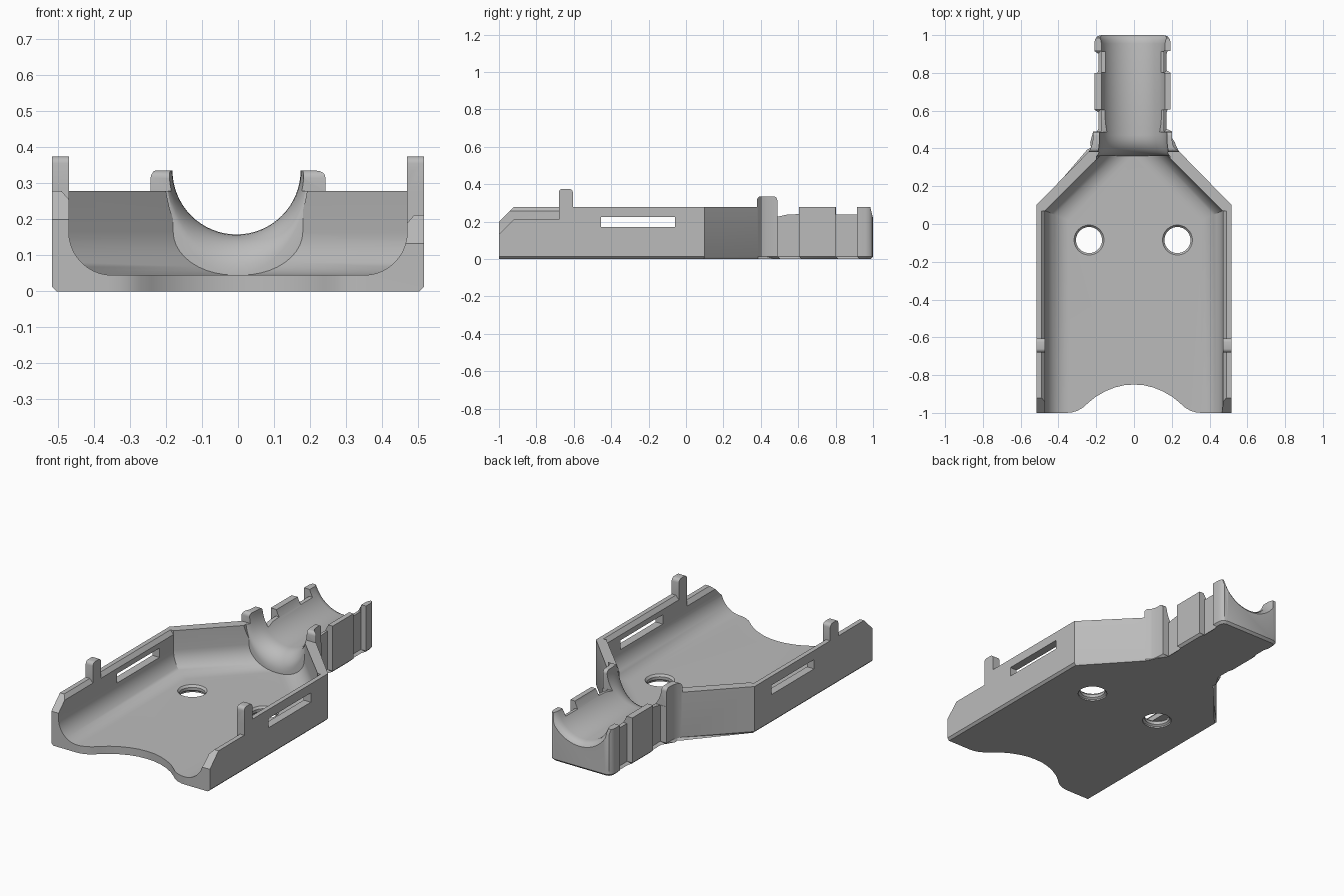
import bpy, bmesh, math
from mathutils import Vector

cube = bpy.data.objects.get("Cube")
if cube:
    bpy.data.objects.remove(cube, do_unlink=True)

grey = bpy.data.materials.new("plain grey")
grey.use_nodes = True
colour = (0.5, 0.5, 0.5, 1)
grey.diffuse_color = colour
grey.node_tree.nodes["Principled BSDF"].inputs["Base Color"].default_value = colour


def add_object(name, bm):
    bmesh.ops.recalc_face_normals(bm, faces=bm.faces)
    mesh = bpy.data.meshes.new(name)
    bm.to_mesh(mesh)
    bm.free()
    mesh.materials.append(grey)
    obj = bpy.data.objects.new(name, mesh)
    bpy.context.collection.objects.link(obj)
    return obj


def loft(name, rings, bevel_test=None):
    """Join matching rings of points into a closed solid."""
    bm = bmesh.new()
    rows = [[bm.verts.new(p) for p in ring] for ring in rings]
    n = len(rows[0])
    for a, b in zip(rows, rows[1:]):
        for i in range(n):
            j = (i + 1) % n
            bm.faces.new((a[i], a[j], b[j], b[i]))
    bm.faces.new(rows[0])
    bm.faces.new(rows[-1])
    if bevel_test:
        edges = [e for e in bm.edges if all(bevel_test(v.co) for v in e.verts)]
        bmesh.ops.bevel(bm, geom=edges, offset=0.013, segments=1, affect='EDGES')
    return add_object(name, bm)


def prism(name, points, axis, low, high, bevel_test=None):
    """Extrude a 2D outline along one axis."""
    def place(p, t):
        c = list(p)
        c.insert(axis, t)
        return Vector(c)
    return loft(name, [[place(p, t) for p in points] for t in (low, high)], bevel_test)


def box(points_low, points_high):
    (x0, y0, z0), (x1, y1, z1) = points_low, points_high
    return prism("box_cutter", [(x0, y0), (x1, y0), (x1, y1), (x0, y1)], 2, z0, z1)


def combine(target, tool, operation='DIFFERENCE'):
    tool.hide_render = True
    mod = target.modifiers.new("cut", 'BOOLEAN')
    mod.operation, mod.object, mod.solver = operation, tool, 'EXACT'
    bpy.context.view_layer.update()
    deps = bpy.context.evaluated_depsgraph_get()
    mesh = bpy.data.meshes.new_from_object(target.evaluated_get(deps))
    target.modifiers.clear()
    target.data = mesh
    bpy.data.objects.remove(tool, do_unlink=True)


# Plan outline: scalloped front, angled shoulders, notched neck
neck_shift = -0.008
scallop = [(0.05, -0.853), (0.1, -0.865), (0.15, -0.885), (0.2, -0.913), (0.24, -0.945),
           (0.27, -0.972), (0.3, -0.989), (0.33, -0.998), (0.36, -1)]
side = [(0.517, -1), (0.517, 0.1), (0.238, 0.385), (0.22, 0.405), (0.211, 0.43), (0.208, 0.49),
        (0.168, 0.49), (0.168, 0.605), (0.202, 0.605), (0.202, 0.8), (0.168, 0.8),
        (0.168, 0.915), (0.202, 0.915), (0.202, 0.96), (0.197, 0.98), (0.185, 0.994), (0.165, 1)]
half = scallop + side
shift = lambda x, y: (x + (neck_shift if y > 0.4 else 0), y)
outline = [(0, -0.85)] + [shift(x, y) for x, y in half] + [shift(-x, y) for x, y in reversed(half)]
shell = prism("connector_half_shell", outline, 2, 0, 0.5,
              lambda c: c.z < 0.001 and (c.y > -0.8 or abs(c.x) > 0.5))


# Side silhouette: sloped front, posts with rounded tops, neck ribs
def post(y0, y1, base0, base1, top, r=0.02):
    pts = [(y0, base0)]
    for cy, start in ((y0 + r, 180), (y1 - r, 90)):
        for k in range(5):
            a = math.radians(start - k * 22.5)
            pts.append((cy + r * math.cos(a), top - r + r * math.sin(a)))
    return pts + [(y1, base1)]


top = 0.278
silhouette = [(-1.1, -0.1), (-1.1, 0.1), (-1, 0.2), (-0.92, top)]
silhouette += post(-0.68, -0.605, top, top, 0.375)
silhouette += post(0.38, 0.488, top, 0.226, 0.335)
silhouette += [(0.54, 0.237), (0.603, 0.24), (0.603, top), (0.802, top), (0.802, 0.237),
               (0.913, 0.237), (0.913, top), (0.985, top), (1.005, 0.2), (1.005, -0.1)]
combine(shell, prism("silhouette", silhouette, 0, -1, 1), 'INTERSECT')

# Main cavity with a rounded floor edge
radius, floor = 0.12, 0.045


def cavity_ring(inset, z):
    x, back = 0.47 - inset, 0.36
    diagonal = 0.54 - inset * math.sqrt(2)
    right = [(x, -1.2), (x, diagonal - x), (diagonal - back, back)]
    return [(a, b, z) for a, b in right] + [(-a, b, z) for a, b in reversed(right)]


rings = []
for k in range(11):
    a = math.pi / 2 * k / 10
    rings.append(cavity_ring(radius * (1 - math.sin(a)), floor + radius * (1 - math.cos(a))))
rings.append(cavity_ring(0, 0.6))
combine(shell, loft("cavity", rings))

# Cable channel along the neck, flared into the cavity and at the tip
bore = 0.178
stations = [(0.33, 0.2, 0.287)]
for k in range(9):
    a = math.pi / 2 * k / 8
    grow = 1 - math.sin(a)
    stations.append((0.47 - 0.11 * math.cos(a), bore + 0.022 * grow, bore + 0.109 * grow))
stations += [(0.955, bore, bore), (0.975, bore + 0.004, bore + 0.004),
             (0.99, bore + 0.012, bore + 0.012), (1.002, bore + 0.028, bore + 0.028),
             (1.1, bore + 0.028, bore + 0.028)]
segments = 64
channel = [[(rx * math.cos(math.tau * i / segments) - 0.004, y,
             0.336 + rz * math.sin(math.tau * i / segments)) for i in range(segments)]
           for y, rx, rz in stations]
combine(shell, loft("channel", channel))

# Lowered front part of the left wall
combine(shell, prism("left_step", [(-1.1, 0.035), (-0.92, 0.212), (-0.68, 0.212),
                                   (-0.68, 0.5), (-1.1, 0.5)], 0, 0.4, 0.6))

# Chamfered inner wall edges, before and behind the posts
for s, y0, y1, z in ((-1, -1.1, -0.68, top), (1, -1.1, -0.68, 0.212),
                     (-1, -0.605, 0.07, top), (1, -0.605, 0.07, top)):
    corner = [(s * 0.46, z - 0.034), (s * 0.5, z + 0.012), (s * 0.46, z + 0.012)]
    combine(shell, prism("chamfer", corner, 1, y0, y1))

# Long slots through both side walls
for s in (-1, 1):
    xs = sorted((s * 0.4, s * 0.6))
    combine(shell, box((xs[0], -0.455, 0.17), (xs[1], -0.06, 0.225)))

# Screw holes with chamfered rims
for x in (-0.238, 0.23):
    rims = [(-0.05, 0.08), (0.008, 0.08), (0.016, 0.069), (0.033, 0.069), (0.046, 0.08), (0.1, 0.08)]
    hole = [[(x + r * math.cos(math.tau * i / 40), -0.085 + r * math.sin(math.tau * i / 40), z)
             for i in range(40)] for z, r in rims]
    combine(shell, loft("screw_hole", hole))

# Smooth curved faces, keep edges crisp
bpy.ops.object.select_all(action='DESELECT')
shell.select_set(True)
bpy.context.view_layer.objects.active = shell
bpy.ops.object.shade_smooth_by_angle(angle=math.radians(28))
